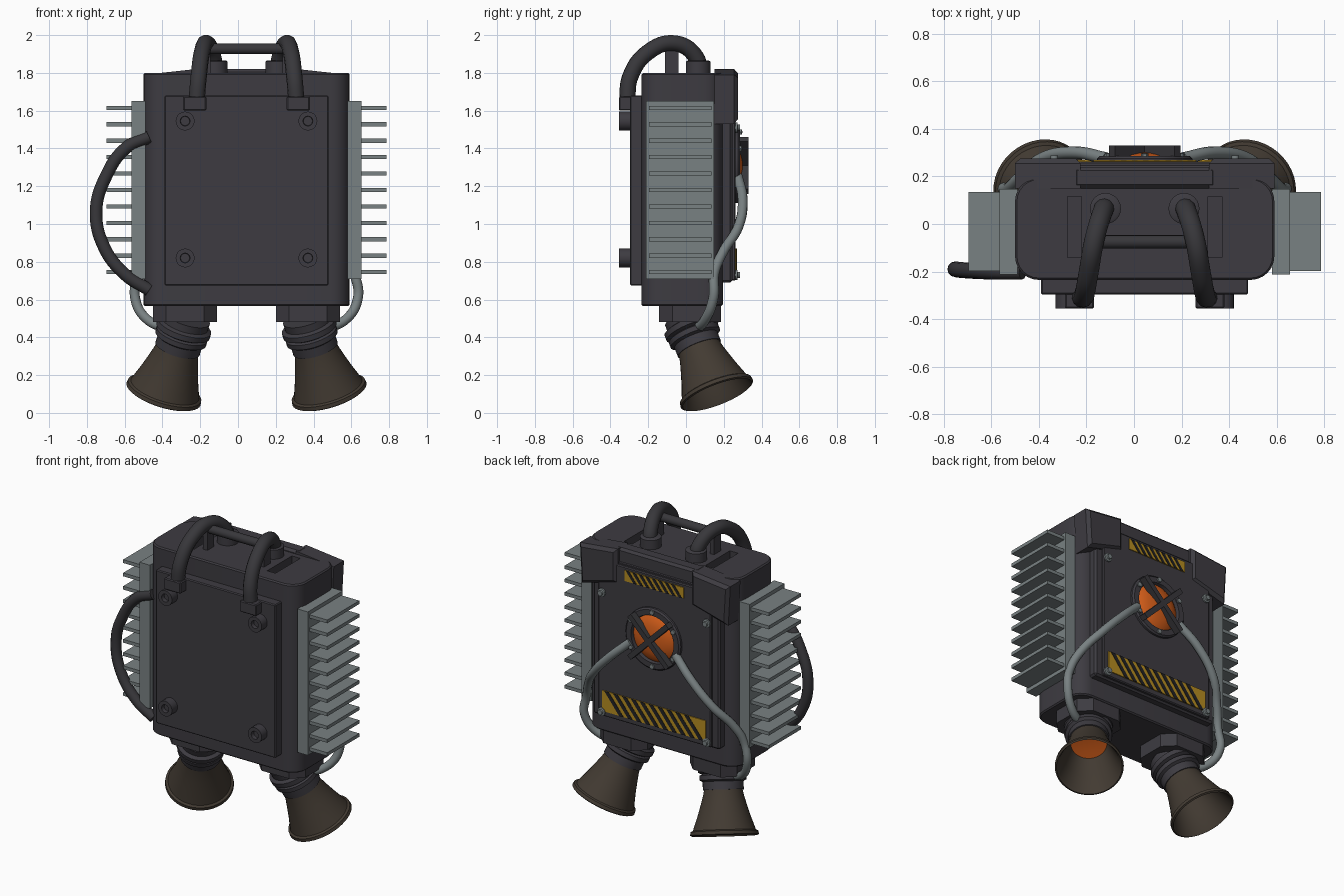
import bpy, bmesh, math
from mathutils import Vector, Matrix

cube = bpy.data.objects.get("Cube")
if cube:
    bpy.data.objects.remove(cube, do_unlink=True)

CX = 0.045  # middle plane of the pack
SIDES = ((1, "left"), (-1, "right"))


def material(name, rgb):
    m = bpy.data.materials.new(name)
    m.use_nodes = True
    m.diffuse_color = (*rgb, 1)
    bsdf = m.node_tree.nodes["Principled BSDF"]
    bsdf.inputs["Base Color"].default_value = (*rgb, 1)
    bsdf.inputs["Roughness"].default_value = 0.6
    return m


CASING = material("dark casing", (0.047, 0.044, 0.053))
TUBE = material("dark tubing", (0.039, 0.038, 0.043))
STEEL = material("grey metal", (0.19, 0.22, 0.225))
BELL = material("burnt brown", (0.055, 0.043, 0.032))
GLOW = material("orange glow", (0.65, 0.11, 0.01))
YELLOW = material("warning yellow", (0.46, 0.26, 0.015))
BLACK = material("black", (0.015, 0.015, 0.017))


def finish(name, bm, mat, smooth=True):
    bmesh.ops.recalc_face_normals(bm, faces=bm.faces)
    me = bpy.data.meshes.new(name)
    bm.to_mesh(me)
    bm.free()
    me.materials.append(mat)
    ob = bpy.data.objects.new(name, me)
    bpy.context.collection.objects.link(ob)
    if smooth:
        activate(ob)
        bpy.ops.object.shade_smooth_by_angle(angle=math.radians(35))
    return ob


def activate(ob):
    bpy.ops.object.select_all(action="DESELECT")
    ob.select_set(True)
    bpy.context.view_layer.objects.active = ob


def box(name, x, y, z, mat, corner=0, segments=1, edge=0, spin=0):
    """Box from (min, max) ranges; corner rounds the upright edges, edge the rest."""
    bm = bmesh.new()
    bmesh.ops.create_cube(bm, size=1)
    size = [b - a for a, b in (x, y, z)]
    bmesh.ops.scale(bm, vec=size, verts=bm.verts)
    if corner:
        upright = [e for e in bm.edges if abs(e.verts[0].co.z - e.verts[1].co.z) > 1e-4]
        bmesh.ops.bevel(bm, geom=upright, offset=corner, segments=segments,
                        profile=0.5, affect="EDGES")
    if edge:
        flat = [e for e in bm.edges if abs(e.verts[0].co.z - e.verts[1].co.z) < 1e-4] \
            if corner else bm.edges[:]
        bmesh.ops.bevel(bm, geom=flat, offset=edge, segments=1, affect="EDGES")
    mid = Vector([(a + b) / 2 for a, b in (x, y, z)])
    bm.transform(Matrix.Translation(mid) @ Matrix.Rotation(spin, 4, "Y"))
    return finish(name, bm, mat, corner > 0)


def sides(s, a, b):
    """Mirrored x range about the middle plane."""
    return tuple(sorted((CX + s * a, CX + s * b)))


def lathe(name, profile, origin, axis, mat, seg=32):
    """Revolve (radius, distance) points about an axis."""
    bm = bmesh.new()
    turn = Vector((0, 0, 1)).rotation_difference(Vector(axis)).to_matrix().to_4x4()
    rings = []
    for r, t in profile:
        if r == 0:
            rings.append([bm.verts.new((0, 0, t))] * seg)
        else:
            rings.append([bm.verts.new((r * math.cos(a), r * math.sin(a), t))
                          for a in (2 * math.pi * i / seg for i in range(seg))])
    for p, q in zip(rings, rings[1:]):
        for i in range(seg):
            j = (i + 1) % seg
            bm.faces.new(list(dict.fromkeys((p[i], p[j], q[j], q[i]))))
    bm.transform(Matrix.Translation(Vector(origin)) @ turn)
    return finish(name, bm, mat)


def plate(name, outline, y, mat, edge=0):
    """Extrude an x-z outline between two y values."""
    bm = bmesh.new()
    face = bm.faces.new([bm.verts.new((px, y[0], pz)) for px, pz in outline])
    new = bmesh.ops.extrude_face_region(bm, geom=[face])["geom"]
    bmesh.ops.translate(bm, vec=(0, y[1] - y[0], 0),
                        verts=[v for v in new if isinstance(v, bmesh.types.BMVert)])
    if edge:
        outer = [e for e in bm.edges if all(abs(v.co.y - y[1]) < 1e-5 for v in e.verts)]
        bmesh.ops.bevel(bm, geom=outer, offset=edge, segments=1, affect="EDGES")
    return finish(name, bm, mat, False)


def tube(name, points, radius, mat):
    cu = bpy.data.curves.new(name, "CURVE")
    cu.dimensions = "3D"
    cu.bevel_depth = radius
    cu.bevel_resolution = 4
    cu.use_fill_caps = True
    cu.resolution_u = 8
    sp = cu.splines.new("BEZIER")
    sp.bezier_points.add(len(points) - 1)
    for bp, co in zip(sp.bezier_points, points):
        bp.co = co
        bp.handle_left_type = bp.handle_right_type = "AUTO"
    cu.materials.append(mat)
    ob = bpy.data.objects.new(name, cu)
    bpy.context.collection.objects.link(ob)
    activate(ob)
    bpy.ops.object.convert(target="MESH")
    bpy.ops.object.shade_smooth_by_angle(angle=math.radians(50))


# Main casing with two slots cut in its top
casing = box("casing", (CX - 0.545, CX + 0.545), (-0.235, 0.195), (0.565, 1.8),
             CASING, corner=0.1, segments=6, edge=0.008)
for s, side in SIDES:
    cutter = box("slot_cutter", sides(s, 0.265, 0.325), (-0.14, 0.115), (1.72, 1.9), CASING)
    cutter.hide_render = True
    cut = casing.modifiers.new("slot", "BOOLEAN")
    cut.operation, cut.object, cut.solver = "DIFFERENCE", cutter, "EXACT"
    activate(casing)
    bpy.ops.object.modifier_apply(modifier=cut.name)
    bpy.data.objects.remove(cutter, do_unlink=True)

# Front panel and back panels
box("front_panel", (CX - 0.435, CX + 0.435), (-0.297, -0.22), (0.675, 1.68), CASING, edge=0.006)
box("back_frame", (CX - 0.46, CX + 0.46), (0.15, 0.245), (0.69, 1.74), CASING, edge=0.012)
box("back_panel", (CX - 0.41, CX + 0.41), (0.23, 0.262), (0.7, 1.72), CASING, edge=0.006)
box("back_top_rail", (CX - 0.3, CX + 0.3), (0.15, 0.24), (1.7, 1.82), CASING, edge=0.015)


# Striped warning plates
def hazard(name, half, z0, z1, count):
    box(name + "_plate", (CX - half, CX + half), (0.255, 0.268), (z0, z1), YELLOW)
    lean = (z1 - z0) * 0.8
    step = (2 * half - lean) / count
    for i in range(count):
        x = CX - half + lean + (i + 0.25) * step
        w = step * 0.5
        plate(f"{name}_stripe_{i + 1}",
              [(x, z1), (x + w, z1), (x + w - lean, z0), (x - lean, z0)], (0.266, 0.27), BLACK)


hazard("lower_hazard", 0.375, 0.735, 0.87, 10)
hazard("upper_hazard", 0.215, 1.63, 1.7, 8)

# Glowing port with flange and crossed guard
port = (CX, 0, 1.31)
lathe("port_flange", [(0.2, 0.25), (0.2, 0.275), (0.19, 0.285), (0.155, 0.285), (0.148, 0.25)],
      port, (0, 1, 0), CASING, 40)
lathe("port_glow", [(0.152, 0.262), (0.13, 0.279), (0.09, 0.292), (0.045, 0.299), (0, 0.301)],
      port, (0, 1, 0), GLOW, 40)
for s, side in SIDES:
    box(f"guard_bar_{side}", (CX - 0.195, CX + 0.195), (0.283, 0.33), (1.293, 1.327),
        TUBE, spin=s * math.pi / 4)
for i in range(6):
    a = math.pi * (i / 3 + 1 / 6)
    lathe(f"port_bolt_{i + 1}", [(0.016, 0.28), (0.016, 0.295), (0, 0.299)],
          (CX + 0.177 * math.cos(a), 0, 1.31 + 0.177 * math.sin(a)), (0, 1, 0), STEEL, 6)

# Bar between the carry handles
lathe("handle_bar", [(0, -0.2), (0.028, -0.2), (0.028, 0.2), (0, 0.2)],
      (CX, -0.075, 1.927), (1, 0, 0), TUBE, 16)

HOSE = [(0.16, 0.275, 1.25), (0.29, 0.3, 1.13), (0.43, 0.275, 0.98), (0.525, 0.195, 0.85),
        (0.57, 0.15, 0.74), (0.59, 0.145, 0.61), (0.52, 0.1, 0.49), (0.37, 0.04, 0.44)]

for s, side in SIDES:
    # Cooling fins
    box(f"fin_base_{side}", sides(s, 0.535, 0.61), (-0.213, 0.148), (0.71, 1.65), STEEL)
    for i in range(11):
        z = 0.745 + 0.087 * i
        box(f"fin_{side}_{i + 1}", sides(s, 0.6, 0.74), (-0.197, 0.135),
            (z - 0.011, z + 0.011), STEEL)

    # Panel bolts, front and back
    for z, level in ((0.82, "lower"), (1.545, "upper")):
        lathe(f"front_bolt_{level}_{side}",
              [(0.05, 0.28), (0.05, 0.355), (0.026, 0.355), (0.024, 0.33), (0, 0.33)],
              (CX + s * 0.325, 0, z), (0, -1, 0), CASING, 20)
    for z, level in ((0.73, "lower"), (1.51, "upper")):
        lathe(f"back_bolt_{level}_{side}",
              [(0.027, 0.255), (0.027, 0.272), (0.016, 0.274), (0.016, 0.287), (0, 0.287)],
              (CX + s * 0.38, 0, z), (0, 1, 0), STEEL, 12)

    # Angled armour on the upper back corners
    plate(f"corner_armour_{side}",
          [(CX + s * x, z) for x, z in ((0.27, 1.82), (0.545, 1.79), (0.53, 1.53), (0.27, 1.6))],
          (0.15, 0.275), CASING, edge=0.02)

    # Carry handle with its socket, foot and post
    lathe(f"handle_socket_{side}", [(0.065, 1.78), (0.065, 1.86), (0.055, 1.866), (0, 1.866)],
          (CX + s * 0.165, 0.065, 0), (0, 0, 1), CASING, 24)
    tube(f"handle_{side}",
         [(CX + s * x, y, z) for x, y, z in
          ((0.165, 0.07, 1.8), (0.175, 0.055, 1.88), (0.21, -0.06, 1.957), (0.235, -0.2, 1.91),
           (0.253, -0.295, 1.78), (0.265, -0.312, 1.64))], 0.043, TUBE)
    box(f"handle_foot_{side}", sides(s, 0.213, 0.335), (-0.355, -0.28), (1.6, 1.675),
        CASING, edge=0.006)
    box(f"handle_post_{side}", sides(s, 0.19, 0.22), (-0.11, -0.04), (1.78, 1.95), CASING)

    # Thruster mount, collars and bell
    box(f"thruster_mount_{side}", sides(s, 0.155, 0.495), (-0.142, 0.185), (0.48, 0.575),
        CASING, corner=0.07)
    origin = (CX + s * 0.325, 0.02, 0.47)
    axis = (s * 0.276, 0.348, -0.895)
    lathe(f"thruster_collar_{side}",
          [(0, -0.04), (0.125, -0.04), (0.125, 0), (0.147, 0.01), (0.147, 0.04), (0.125, 0.05),
           (0.14, 0.058), (0.14, 0.085), (0.122, 0.095), (0.122, 0.145), (0.1, 0.145)],
          origin, axis, CASING)
    lathe(f"thruster_bell_{side}",
          [(0.1, 0.135), (0.113, 0.135), (0.122, 0.18), (0.138, 0.235), (0.158, 0.3),
           (0.188, 0.385), (0.202, 0.392), (0.205, 0.412), (0.195, 0.418), (0.182, 0.395),
           (0.148, 0.3), (0.112, 0.18), (0.1, 0.135)], origin, axis, BELL, 40)
    lathe(f"thruster_glow_{side}", [(0.11, 0.165), (0.06, 0.16), (0, 0.158)],
          origin, axis, GLOW)

    # Fuel hose from the port round to the thruster
    tube(f"fuel_hose_{side}", [(CX + s * x, y, z) for x, y, z in HOSE], 0.026, STEEL)

# Side loop hose
tube("side_hose", [(-0.47, -0.2, 1.46), (-0.59, -0.2, 1.405), (-0.7, -0.195, 1.25),
                   (-0.751, -0.19, 1.07), (-0.71, -0.195, 0.88), (-0.6, -0.2, 0.735),
                   (-0.47, -0.2, 0.65)], 0.033, TUBE)
